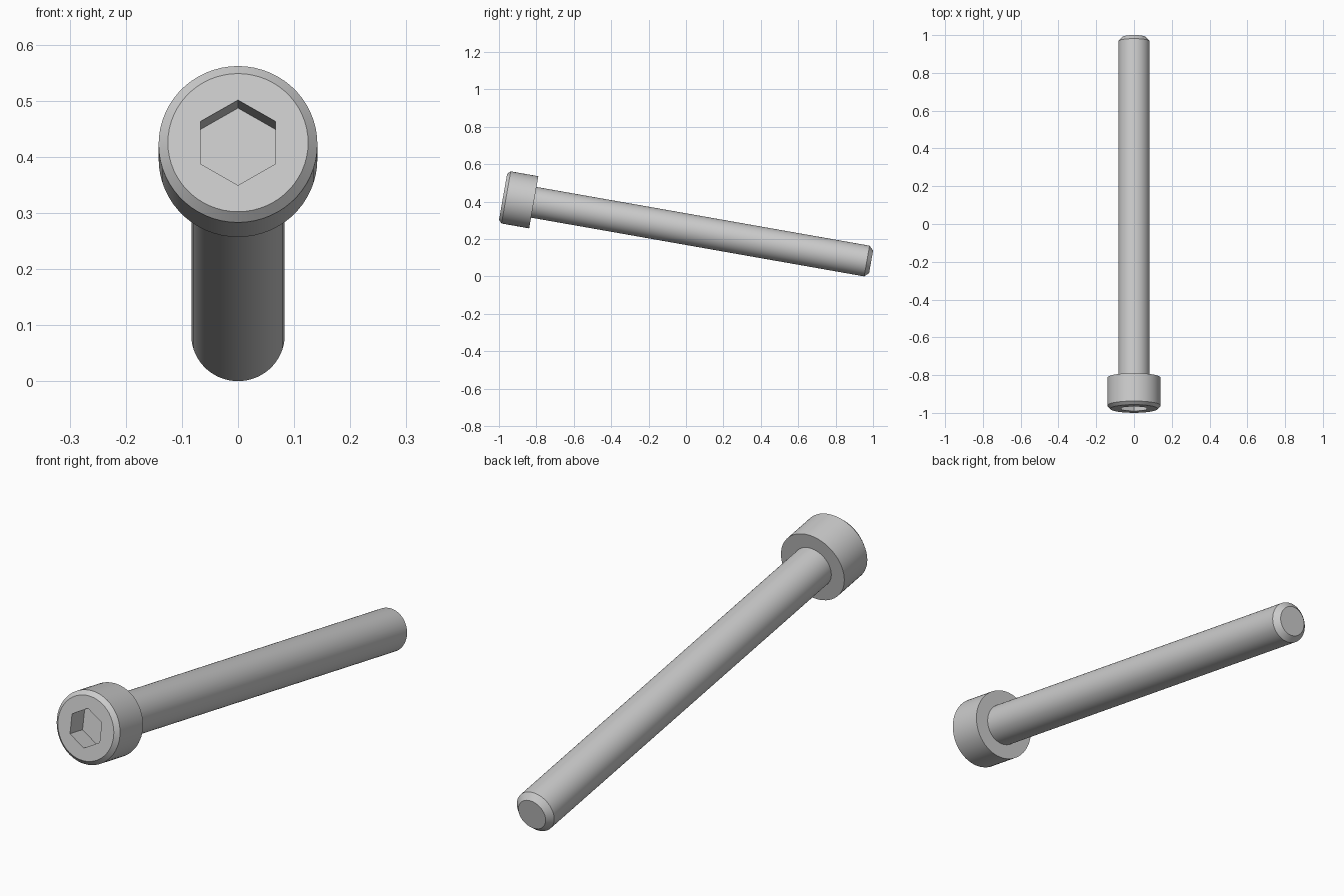
import bpy, bmesh
from math import cos, sin, radians, tau

if "Cube" in bpy.data.objects:
    bpy.data.objects.remove(bpy.data.objects["Cube"])

SEGS = 60            # sides of the turned surfaces (10 per socket side)
TILT = radians(10)   # the screw lies on its head, tip pointing down

bm = bmesh.new()


def ring(r, y, n=SEGS):
    """Circle (or hexagon) of vertices around the y axis."""
    start = radians(90)
    return [bm.verts.new((r * cos(start + tau * i / n), y, r * sin(start + tau * i / n)))
            for i in range(n)]


def bridge(a, b):
    """Band of quads between two rings of equal size."""
    n = len(a)
    for i in range(n):
        j = (i + 1) % n
        bm.faces.new((a[i], a[j], b[j], b[i]))


# head and shank: (radius, distance along the axis)
profile = [(0.125, 0.0), (0.1415, 0.0165), (0.1415, 0.1665),
           (0.0833, 0.1665), (0.0833, 1.975), (0.061, 1.998)]
rings = [ring(r, y) for r, y in profile]
for a, b in zip(rings, rings[1:]):
    bridge(a, b)
bm.faces.new(rings[-1])

# hexagon socket: walls and floor
mouth, floor = ring(0.077, 0.0, 6), ring(0.077, 0.082, 6)
bridge(mouth, floor)
bm.faces.new(floor)

# flat head face between the rim and the socket
step = SEGS // 6
for k in range(6):
    arc = [rings[0][(k * step + i) % SEGS] for i in range(step + 1)]
    bm.faces.new(arc + [mouth[(k + 1) % 6], mouth[k]])

bmesh.ops.recalc_face_normals(bm, faces=bm.faces)
mesh = bpy.data.meshes.new("socket_head_screw")
bm.to_mesh(mesh)
bm.free()

# place and tilt the screw
screw = bpy.data.objects.new("socket_head_screw", mesh)
bpy.context.collection.objects.link(screw)
screw.location = (0, -0.978, 0.4255)
screw.rotation_euler = (-TILT, 0, 0)

bpy.context.view_layer.objects.active = screw
screw.select_set(True)
bpy.ops.object.shade_smooth_by_angle(angle=radians(30))
